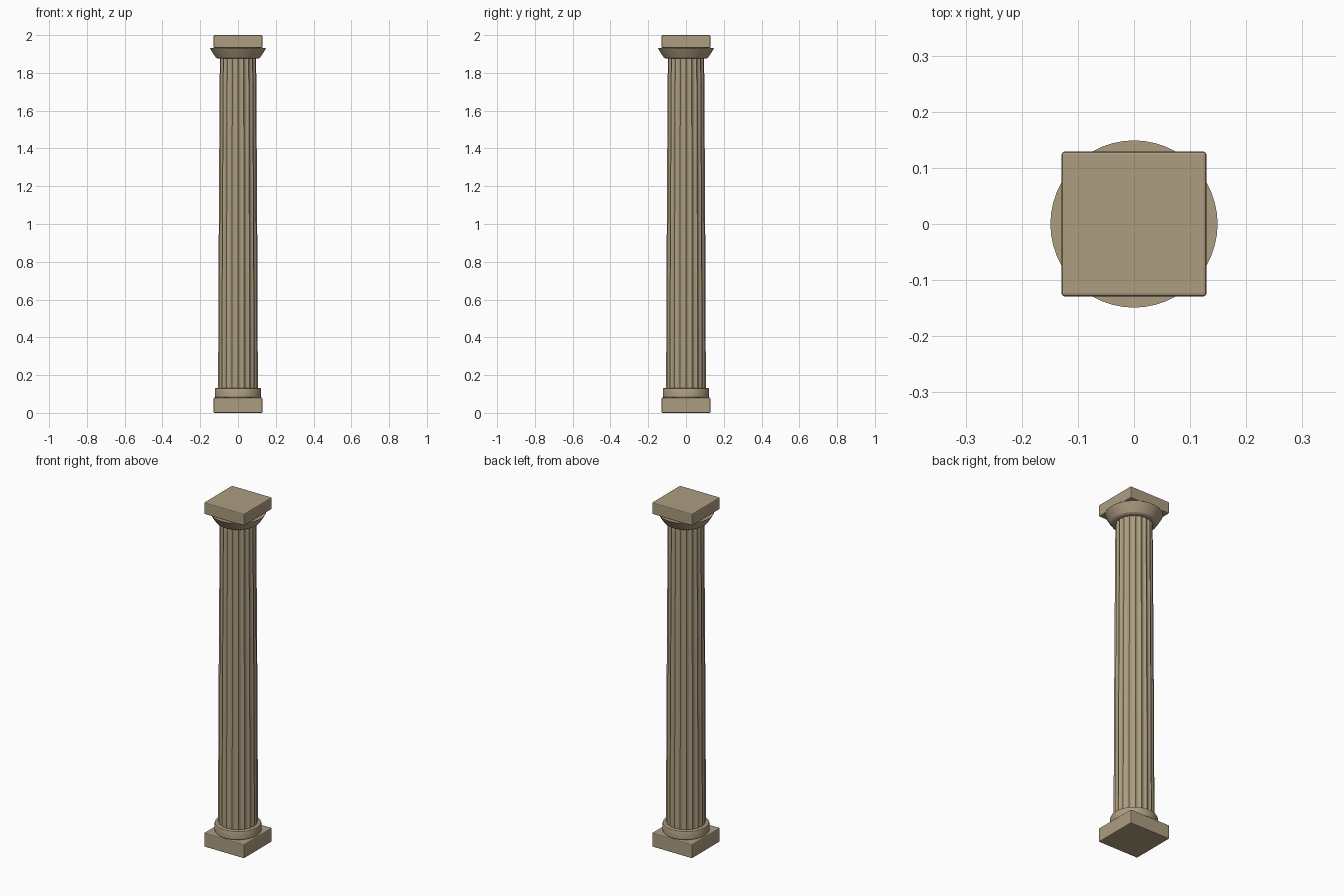
import bpy, bmesh, math

if "Cube" in bpy.data.objects:
    bpy.data.objects.remove(bpy.data.objects["Cube"])

stone = bpy.data.materials.new("stone")
stone.diffuse_color = (0.42, 0.34, 0.22, 1)
stone.use_nodes = True
stone.node_tree.nodes["Principled BSDF"].inputs["Base Color"].default_value = stone.diffuse_color


def finish(name, bm, smooth=True):
    bmesh.ops.recalc_face_normals(bm, faces=bm.faces[:])
    mesh = bpy.data.meshes.new(name)
    bm.to_mesh(mesh)
    bm.free()
    ob = bpy.data.objects.new(name, mesh)
    bpy.context.collection.objects.link(ob)
    mesh.materials.append(stone)
    if smooth:
        bpy.ops.object.select_all(action='DESELECT')
        ob.select_set(True)
        bpy.context.view_layer.objects.active = ob
        bpy.ops.object.shade_smooth_by_angle(angle=math.radians(25))
    return ob


def slab(name, half, z0, z1):
    bm = bmesh.new()
    bmesh.ops.create_cube(bm, size=1)
    for v in bm.verts:
        v.co = (v.co.x * 2 * half, v.co.y * 2 * half,
                z0 if v.co.z < 0 else z1)
    ob = finish(name, bm, smooth=False)
    bevel = ob.modifiers.new("soft_edges", 'BEVEL')
    bevel.width = 0.005
    bevel.segments = 2


def stack(name, profile, n, shape=lambda i: 0.0):
    # closed stack of rings; shape(i) is the inward offset at step i
    bm = bmesh.new()
    rings = []
    for r, z in profile:
        ring = []
        for i in range(n):
            a = 2 * math.pi * i / n
            rr = r - shape(i)
            ring.append(bm.verts.new((rr * math.cos(a), rr * math.sin(a), z)))
        rings.append(ring)
    for lo, hi in zip(rings, rings[1:]):
        for i in range(n):
            j = (i + 1) % n
            bm.faces.new((lo[i], lo[j], hi[j], hi[i]))
    bm.faces.new(rings[0][::-1])
    bm.faces.new(rings[-1])
    return finish(name, bm)


# square plinth and abacus
slab("plinth", 0.129, 0.0, 0.081)
slab("abacus", 0.129, 1.932, 2.0)

# round base moulding
stack("base_ring", [(0.119, 0.08), (0.123, 0.086), (0.123, 0.124),
                    (0.121, 0.129), (0.117, 0.131)], 48)

# fluted shaft with a gentle swelling taper
FLUTES, STEPS, DEPTH = 20, 8, 0.007
shaft = []
for k in range(13):
    t = k / 12
    shaft.append((0.105 - 0.009 * t ** 1.4, 0.125 + 1.76 * t))
stack("fluted_shaft", shaft, FLUTES * STEPS,
      lambda i: DEPTH * math.sin(math.pi * (i % STEPS) / STEPS))

# flaring capital under the abacus
stack("echinus", [(0.108, 1.876), (0.118, 1.882), (0.130, 1.900),
                  (0.149, 1.932)], 48)
